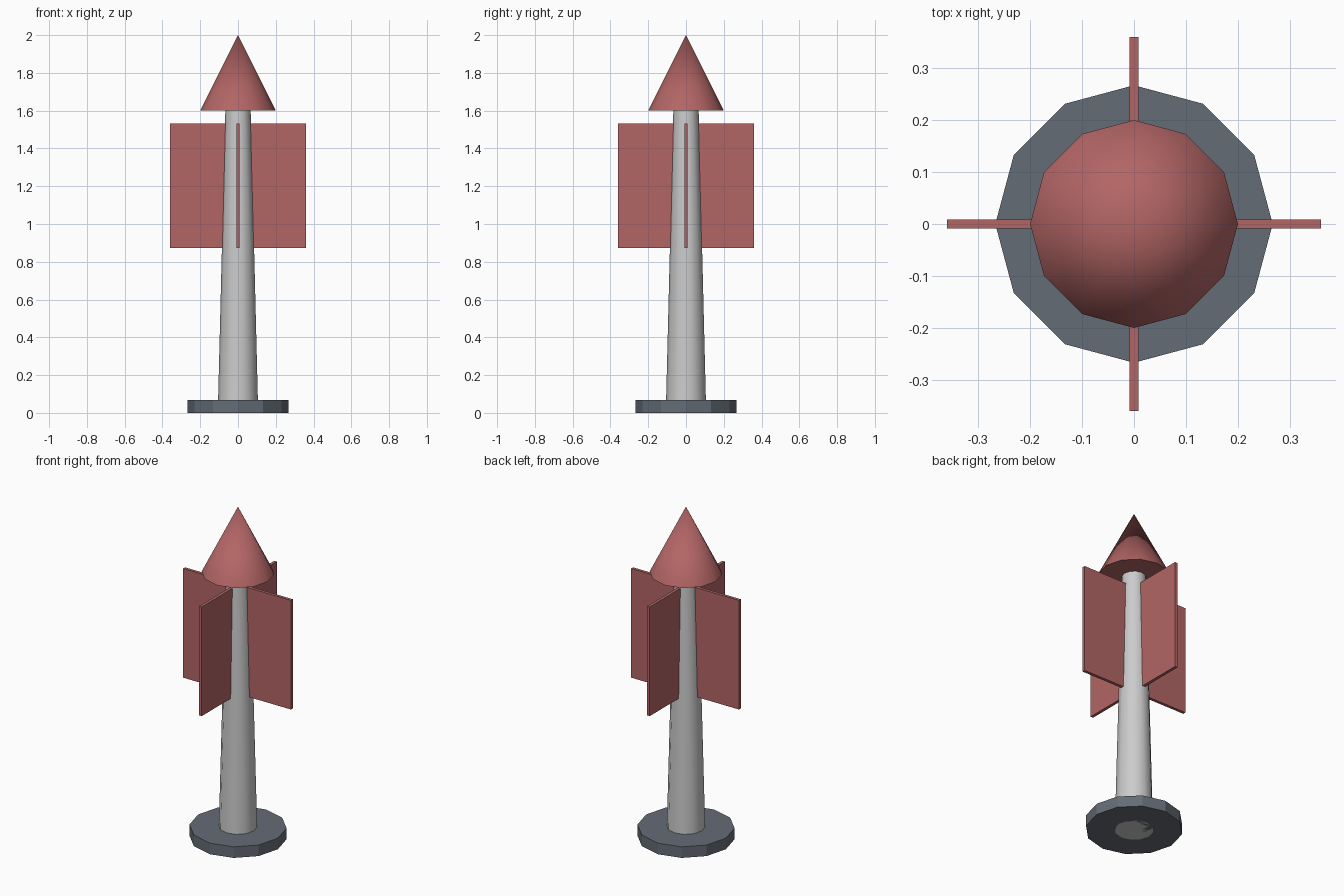
import bpy
import math

if "Cube" in bpy.data.objects:
    bpy.data.objects.remove(bpy.data.objects["Cube"])

SIDES = 12


def material(name, rgb):
    m = bpy.data.materials.new(name)
    m.diffuse_color = (*rgb, 1.0)
    m.use_nodes = True
    m.node_tree.nodes["Principled BSDF"].inputs["Base Color"].default_value = m.diffuse_color
    return m


red = material("red", (0.45, 0.13, 0.13))
slate = material("slate", (0.13, 0.15, 0.18))


def taper(name, r_bottom, r_top, z0, z1, mat=None, smooth=True):
    """Twelve-sided upright cylinder or cone with corners on the axes."""
    bpy.ops.mesh.primitive_cone_add(vertices=SIDES, radius1=r_bottom, radius2=r_top,
                                    depth=z1 - z0, location=(0, 0, (z0 + z1) / 2))
    ob = bpy.context.object
    ob.name = name
    if mat:
        ob.data.materials.append(mat)
    if smooth:
        bpy.ops.object.shade_smooth_by_angle(angle=math.radians(35))
    return ob


def fin(index, inner=0.06, outer=0.36, thick=0.018, z0=0.873, z1=1.533):
    """Flat upright plate radiating from the shaft."""
    a = index * math.pi / 2
    mid = (inner + outer) / 2
    bpy.ops.mesh.primitive_cube_add(
        size=1, location=(mid * math.cos(a), mid * math.sin(a), (z0 + z1) / 2),
        rotation=(0, 0, a))
    ob = bpy.context.object
    ob.name = f"fin_{index + 1}"
    ob.scale = (outer - inner, thick, z1 - z0)
    ob.data.materials.append(red)


# Foot disc, tapered shaft and pointed tip
taper("base", 0.267, 0.267, 0, 0.067, slate, smooth=False)
taper("shaft", 0.107, 0.067, 0, 1.603)
taper("tip", 0.2, 0, 1.6, 2.0, red)

# Four fins around the shaft
for i in range(4):
    fin(i)
